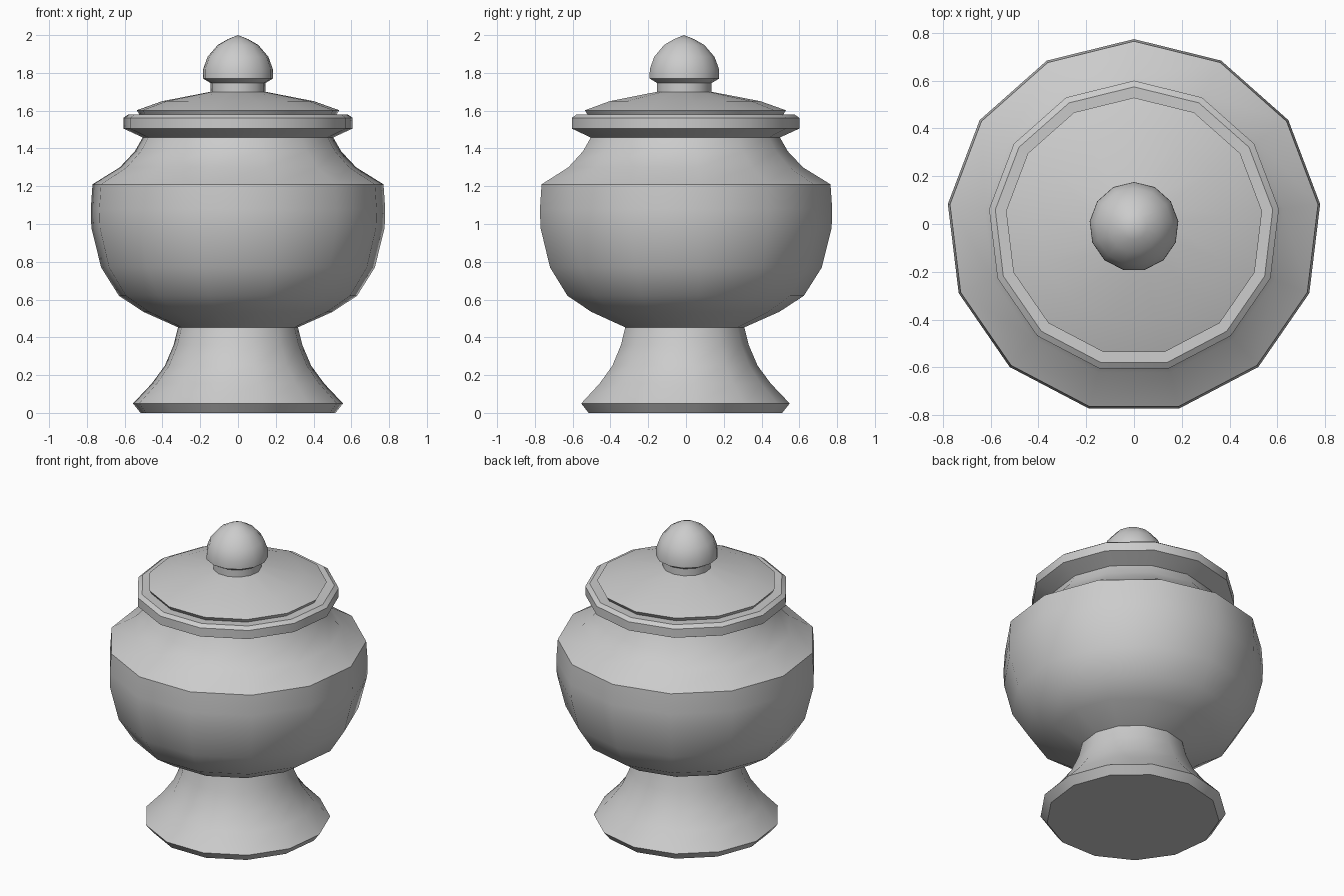
import bpy, bmesh, math

if "Cube" in bpy.data.objects:
    bpy.data.objects.remove(bpy.data.objects["Cube"])

SIDES = 13        # low-poly lathe, one corner pointing to the back
AXIS_Y = -0.011   # odd side count, so the axis sits slightly off the bounding-box centre


def lathe(name, profile):
    """Spin an (r, z) profile, listed bottom to top, around the vertical axis."""
    bm = bmesh.new()
    rings = []
    for r, z in profile:
        if r == 0:
            rings.append([bm.verts.new((0, AXIS_Y, z))] * SIDES)
        else:
            angles = [math.pi / 2 + k * math.tau / SIDES for k in range(SIDES)]
            rings.append([bm.verts.new((r * math.cos(a), AXIS_Y + r * math.sin(a), z))
                          for a in angles])
    for low, high in zip(rings, rings[1:]):
        for k in range(SIDES):
            n = (k + 1) % SIDES
            quad = [low[k], low[n], high[n], high[k]]
            bm.faces.new(list(dict.fromkeys(quad)))
    mesh = bpy.data.meshes.new(name)
    bm.to_mesh(mesh)
    bm.free()
    obj = bpy.data.objects.new(name, mesh)
    bpy.context.collection.objects.link(obj)
    bpy.ops.object.select_all(action='DESELECT')
    obj.select_set(True)
    bpy.context.view_layer.objects.active = obj
    bpy.ops.object.shade_smooth_by_angle(angle=math.radians(32))
    return obj


# Flared foot with a closed underside
lathe("foot", [(0, 0), (0.52, 0), (0.56, 0.05), (0.46, 0.155), (0.39, 0.25),
               (0.343, 0.36), (0.32, 0.453)])

# Round bowl with a sharp shoulder and short neck
lathe("bowl", [(0.32, 0.453), (0.505, 0.535), (0.635, 0.62), (0.73, 0.77),
               (0.782, 0.98), (0.785, 1.08), (0.776, 1.21), (0.63, 1.30),
               (0.55, 1.385), (0.508, 1.458)])

# Protruding lid rim
lathe("lid_rim", [(0.508, 1.458), (0.611, 1.505), (0.611, 1.562),
                  (0.585, 1.58), (0.525, 1.578)])

# Shallow domed lid with a small lip
lathe("lid", [(0.525, 1.578), (0.54, 1.602), (0.405, 1.65), (0.146, 1.70)])

# Knob on a short stem
lathe("knob", [(0.146, 1.70), (0.146, 1.746), (0.187, 1.77), (0.186, 1.82),
               (0.162, 1.885), (0.108, 1.948), (0.055, 1.978), (0, 2.0)])
